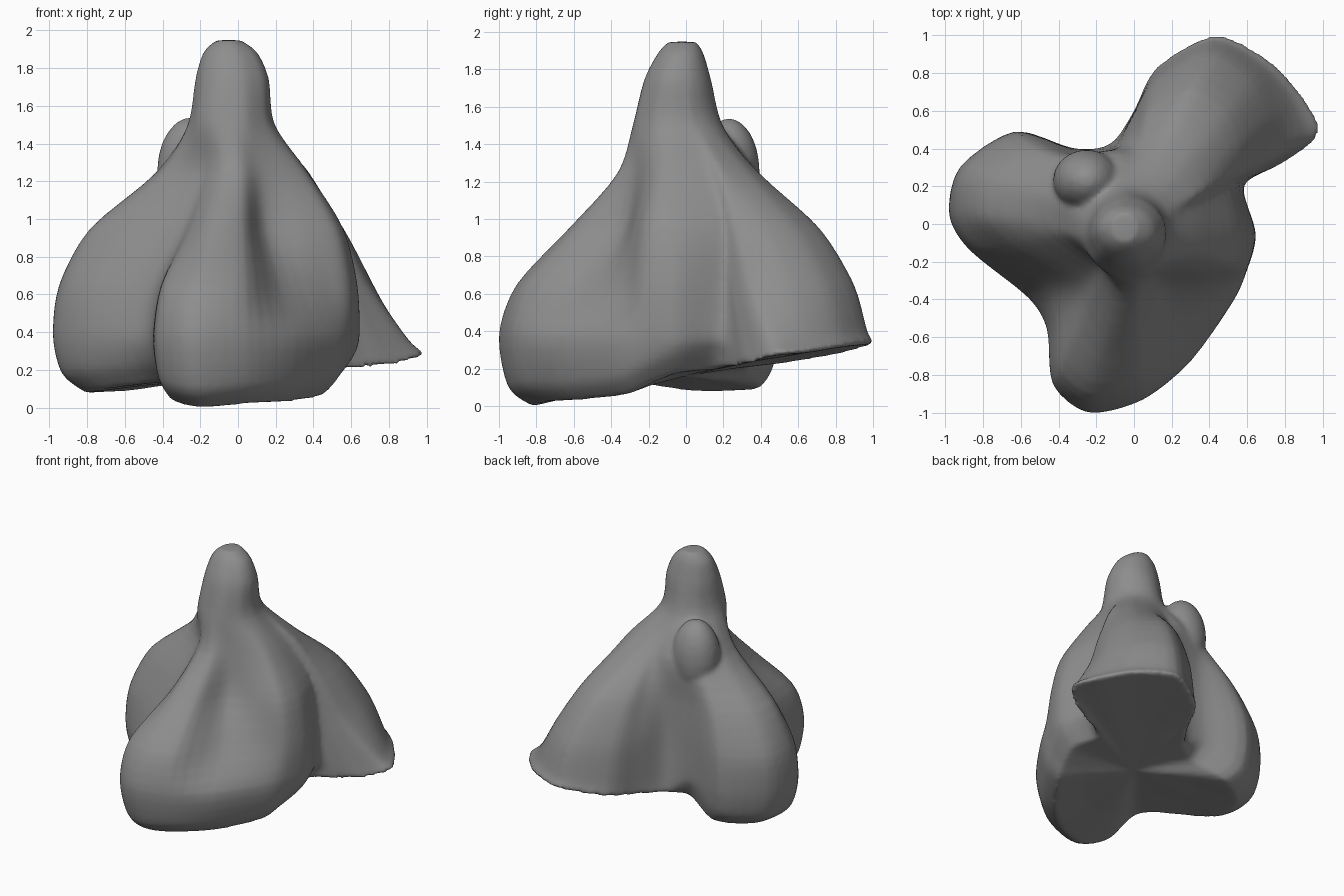
import bpy, bmesh, math
from mathutils import Vector

if "Cube" in bpy.data.objects:
    bpy.data.objects.remove(bpy.data.objects["Cube"])

# Spokes round the rock, counter-clockwise:
# widest x, widest y, underside z, radius at z .65, .95 and 1.25
SPOKES = [
    (.645, -.05, .18, .635, .56, .37), (.58, .20, .20, .59, .54, .37),
    (.80, .33, .22, .65, .54, .39), (.98, .48, .27, .77, .61, .42),
    (.89, .68, .29, .90, .70, .43), (.71, .87, .32, .98, .77, .44),
    (.43, 1.0, .33, .98, .78, .42), (.12, .83, .28, .76, .62, .38),
    (.00, .60, .24, .58, .49, .36), (-.12, .43, .22, .42, .41, .39),
    (-.32, .40, .20, .50, .47, .45), (-.63, .49, .10, .78, .66, .45),
    (-.92, .30, .08, .95, .78, .45), (-.98, .05, .08, .945, .78, .42),
    (-.87, -.14, .10, .84, .66, .39), (-.56, -.39, .13, .60, .46, .30),
    (-.46, -.56, .13, .65, .45, .29), (-.43, -.85, .04, .87, .54, .32),
    (-.24, -1.0, .00, .93, .64, .36), (.05, -.93, .02, .84, .58, .36),
    (.30, -.72, .03, .57, .37, .30), (.53, -.40, .06, .56, .46, .34),
    (.60, -.24, .12, .63, .56, .38),
]
# Peak rings: z, centre x, centre y, radius x, radius y
PEAK = [(1.5, -.035, -.045, .23, .24), (1.74, -.03, -.045, .195, .18),
        (1.88, -.04, -.03, .145, .125), (1.945, -.05, -.02, .07, .08)]


def spline(a, b, c, d, t):
    m1, m2 = (c - a) * .42, (d - b) * .42
    return (b * (2*t**3 - 3*t*t + 1) + m1 * (t**3 - 2*t*t + t)
            + c * (3*t*t - 2*t**3) + m2 * (t**3 - t*t))


def refine(points, steps, closed):
    n, out = len(points), []
    for i in range(n if closed else n - 1):
        q = [points[(i + k) % n] if closed else points[min(max(i + k, 0), n - 1)]
             for k in (-1, 0, 1, 2)]
        out += [spline(*q, s / steps) for s in range(steps)]
    return out if closed else out + [points[-1]]


def column(x, y, zb, r65, r95, r125):
    r = math.hypot(x, y)
    d = Vector((x / r, y / r, 0))
    # the back lobe ends in a sharp lower edge, the others are rounded under
    if zb > .21:
        low = [(r * .995, zb), (r, zb + .02), (r * .72 + r65 * .28, zb * .6 + .2)]
    else:
        low = [(r * .82, zb), (r * .95, zb + .1), (r, .38)]
    pts = [d * a + Vector((0, 0, z))
           for a, z in low + [(r65, .65), (r95, .95), (r125, 1.25)]]
    for z, cx, cy, rx, ry in PEAK:
        pts.append(Vector((cx + rx * d.x, cy + ry * d.y, z)))
    # inner underside ring keeps the base an even, tilted plane
    return [d * r * .5 + Vector((0, 0, zb * .55 + .075))] + refine(pts, 4, False)


# Lobed body and peak
columns = [column(*s) for s in SPOKES]
rings = [refine(list(level), 4, True) for level in zip(*columns)]
bm = bmesh.new()
verts = [[bm.verts.new(p) for p in ring] for ring in rings]
n = len(verts[0])
for lo, hi in zip(verts, verts[1:]):
    for i in range(n):
        bm.faces.new((lo[i], lo[(i + 1) % n], hi[(i + 1) % n], hi[i]))
for ring, centre in ((verts[0], (0, 0, .16)), (verts[-1], (-.05, -.02, 1.95))):
    c = bm.verts.new(centre)
    for i in range(n):
        bm.faces.new((ring[i], ring[(i + 1) % n], c))
bmesh.ops.recalc_face_normals(bm, faces=bm.faces)

# Shoulder behind the peak
knob = bmesh.ops.create_icosphere(bm, subdivisions=3, radius=1)["verts"]
for v in knob:
    v.co = Vector((-.25 + v.co.x * .18, .23 + v.co.y * .165, 1.25 + v.co.z * .29))

mesh = bpy.data.meshes.new("rock")
bm.to_mesh(mesh)
bm.free()
rock = bpy.data.objects.new("rock", mesh)
bpy.context.collection.objects.link(rock)

# Dark grey stone
stone = bpy.data.materials.new("dark_stone")
stone.diffuse_color = (.27, .27, .27, 1)
stone.use_nodes = True
stone.node_tree.nodes["Principled BSDF"].inputs["Base Color"].default_value = stone.diffuse_color
mesh.materials.append(stone)

# Fuse the shoulder into the body and soften the join
remesh = rock.modifiers.new("fuse", "REMESH")
remesh.mode = "VOXEL"
remesh.voxel_size = .018
remesh.use_smooth_shade = True
smooth = rock.modifiers.new("soften", "SMOOTH")
smooth.factor = .5
smooth.iterations = 5
bpy.context.view_layer.objects.active = rock
rock.select_set(True)
bpy.ops.object.shade_smooth()
